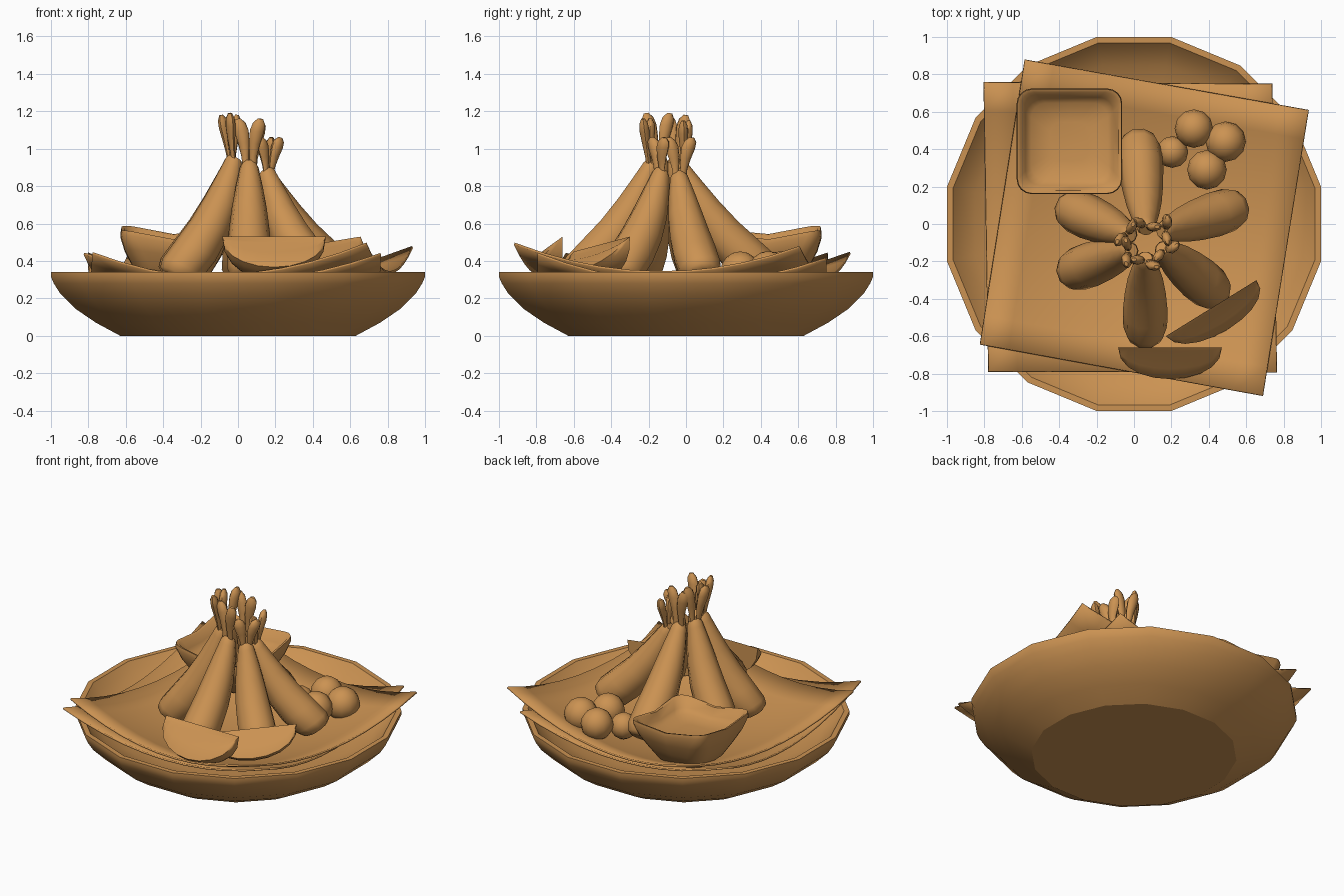
import bpy, bmesh
from math import sin, cos, pi, radians
from mathutils import Vector

if "Cube" in bpy.data.objects:
    bpy.data.objects.remove(bpy.data.objects["Cube"])

UP = Vector((0, 0, 1))
clay = bpy.data.materials.new("warm_tan")
clay.use_nodes = True
clay.diffuse_color = (0.60, 0.29, 0.085, 1)
clay.node_tree.nodes["Principled BSDF"].inputs["Base Color"].default_value = clay.diffuse_color
parts = []


def finish(name, bm, angle=35):
    bmesh.ops.recalc_face_normals(bm, faces=bm.faces)
    mesh = bpy.data.meshes.new(name)
    bm.to_mesh(mesh)
    bm.free()
    mesh.materials.append(clay)
    obj = bpy.data.objects.new(name, mesh)
    bpy.context.collection.objects.link(obj)
    parts.append((obj, angle))
    return obj


def loft(name, rings, angle=35):
    """Skin closed rings of equal length and cap both ends."""
    bm = bmesh.new()
    loops = [[bm.verts.new(p) for p in ring] for ring in rings]
    n = len(loops[0])
    for a, b in zip(loops, loops[1:]):
        for i in range(n):
            j = (i + 1) % n
            bm.faces.new((a[i], a[j], b[j], b[i]))
    bm.faces.new(loops[0])
    bm.faces.new(loops[-1])
    return finish(name, bm, angle)


def ellipse(center, u, v, ru, rv, n):
    return [center + u * (ru * cos(2 * pi * i / n)) + v * (rv * sin(2 * pi * i / n)) for i in range(n)]


# Sixteen-sided plate, outside then inside
profile = [(.63, 0), (.76, .07), (.87, .145), (.95, .225), (.985, .28), (1, .315), (1, .34),
           (.967, .34), (.93, .297), (.85, .235), (.72, .18), (.55, .14)]
plate_rings = []
for r, z in profile:
    R = r / cos(pi / 16)
    plate_rings.append([Vector((R * cos(pi * (i + .5) / 8), R * sin(pi * (i + .5) / 8), z))
                        for i in range(16)])
loft("plate", plate_rings, 25)


# Sagging paper sheets with lifted corners
def paper(name, corners, base, steps=10):
    a, b, c, d = [Vector(p) for p in corners]
    bm = bmesh.new()
    grid = []
    for i in range(steps + 1):
        row = []
        for j in range(steps + 1):
            p = a.lerp(b, i / steps).lerp(d.lerp(c, i / steps), j / steps)
            row.append(bm.verts.new((p.x, p.y, base + .24 * p.length_squared)))
        grid.append(row)
    for i in range(steps):
        for j in range(steps):
            bm.faces.new((grid[i][j], grid[i + 1][j], grid[i + 1][j + 1], grid[i][j + 1]))
    obj = finish(name, bm)
    mod = obj.modifiers.new("thickness", 'SOLIDIFY')
    mod.thickness = .012


paper("upper_paper", [(-.825, -.645), (.69, -.92), (.935, .61), (-.585, .88)], .17)
paper("lower_paper", [(-.78, -.79), (.765, -.795), (.74, .75), (-.805, .76)], .14)


# Square sauce dish with rounded, lifted corners and a slight tilt
def dish_ring(half, z, lift):
    ring = []
    soft = .28 + .25 * (1 - lift)
    for q in range(4):
        sx = 1 if q in (0, 3) else -1
        sy = 1 if q in (0, 1) else -1
        for k in range(5):
            t = pi / 2 * q + pi / 8 * k
            ring.append((half * ((1 - soft) * sx + soft * cos(t)),
                         half * ((1 - soft) * sy + soft * sin(t))))
        # Midpoint of the straight side
        ring.append([(0, half), (-half, 0), (0, -half), (half, 0)][q])
    return [Vector((x - .345, y + .442, z + lift * (.5 * abs(x * y) + .05 * (y - x))))
            for x, y in ring]


dish = [(.11, .25, 0), (.17, .29, .2), (.22, .37, .4), (.26, .44, .7), (.282, .505, 1), (.278, .53, 1),
        (.262, .527, 1), (.235, .475, .8), (.205, .45, .6), (.10, .44, .2)]
loft("sauce_dish", [dish_ring(*d) for d in dish], 50)


# Leaning prawns, each with two tail fins
BODY = [(0, .065), (.025, .098), (.09, .117), (.25, .12), (.45, .11), (.65, .094),
        (.82, .073), (.93, .056), (.97, .05), (1, .038)]
FIN = [(0, .016), (.25, .02), (.5, .03), (.75, .038), (.9, .033), (1, .014)]


def prawn(name, base, neck, tail_height):
    base, neck = Vector(base), Vector(neck)
    axis = (neck - base).normalized()
    side = axis.cross(UP).normalized()
    top = side.cross(axis)
    rings = []
    for t, r in BODY:
        center = base.lerp(neck, t) - top * (.05 * sin(pi * t))
        rings.append(ellipse(center, side, top, r, r, 10))
    loft(name, rings, 50)
    outward = Vector((-axis.x, -axis.y, 0)).normalized()
    for label, s in (("left", 1), ("right", -1)):
        root = neck + side * (.02 * s) - axis * .03
        tip = neck + outward * (.03 + .02 * s) + side * (.06 * s)
        tip.z = tail_height
        run = (tip - root).normalized()
        out = (side - run * side.dot(run)).normalized()
        flat = run.cross(out)
        # Fins bow slightly inward at mid length
        rings = [ellipse(root.lerp(tip, t) - out * (s * .012 * sin(pi * t)), out, flat, r, r * .7, 8)
                 for t, r in FIN]
        loft(name + "_fin_" + label, rings, 50)


prawn("prawn_back", (.025, .45, .31), (.065, -.03, .90), 1.15)
prawn("prawn_left_back", (.55, .09, .32), (.15, -.04, .86), 1.06)
prawn("prawn_left_front", (.44, -.37, .31), (.15, -.13, .88), 1.06)
prawn("prawn_front", (.06, -.60, .31), (.06, -.18, .92), 1.16)
prawn("prawn_right_front", (-.34, -.255, .31), (-.015, -.14, .95), 1.19)
prawn("prawn_right_back", (-.35, .085, .31), (-.02, -.06, .94), 1.18)

# Citrus wedges: rind swept around the straight upper edge, then a bulging front
SECTION = [(1, 0), (1, 12), (1, 24), (1, 36), (1, 46), (.6, 54), (.16, 30)]


def wedge(name, start, end, radius, steps=10):
    start, end = Vector(start), Vector(end)
    mid, half = (start + end) / 2, (end - start).length / 2
    along = (end - start).normalized()
    down = (-UP + along * along.z).normalized()
    out = along.cross(UP).normalized()
    bm = bmesh.new()
    a, b = bm.verts.new(start), bm.verts.new(end)
    rows = []
    for reach, turn in SECTION:
        spoke = down * cos(radians(turn)) + out * sin(radians(turn))
        row = [a]
        for k in range(1, steps):
            t = pi * k / steps
            row.append(bm.verts.new(mid - along * (half * cos(t)) + spoke * (radius * reach * sin(t) ** .9)))
        rows.append(row + [b])
    for p, q in zip(rows, rows[1:]):
        for k in range(steps):
            bm.faces.new(list(dict.fromkeys([p[k], p[k + 1], q[k + 1], q[k]])))
    bm.faces.new(rows[0])
    bm.faces.new(rows[-1])
    finish(name, bm, 60)


wedge("front_citrus_wedge", (-.085, -.66, .53), (.47, -.66, .53), .235)
wedge("side_citrus_wedge", (.17, -.60, .45), (.655, -.30, .53), .20)

# Small round tomatoes
for i, (x, y, z, r) in enumerate([(.32, .51, .35, .103), (.49, .44, .345, .108),
                                  (.39, .29, .345, .106), (.205, .385, .32, .085)]):
    bm = bmesh.new()
    bmesh.ops.create_uvsphere(bm, u_segments=12, v_segments=8, radius=r)
    bmesh.ops.translate(bm, verts=bm.verts, vec=(x, y, z))
    finish("tomato_%d" % (i + 1), bm, 60)

# Smooth shading with sharp edges kept
for obj, angle in parts:
    bpy.ops.object.select_all(action='DESELECT')
    obj.select_set(True)
    bpy.context.view_layer.objects.active = obj
    bpy.ops.object.shade_smooth_by_angle(angle=radians(angle))
